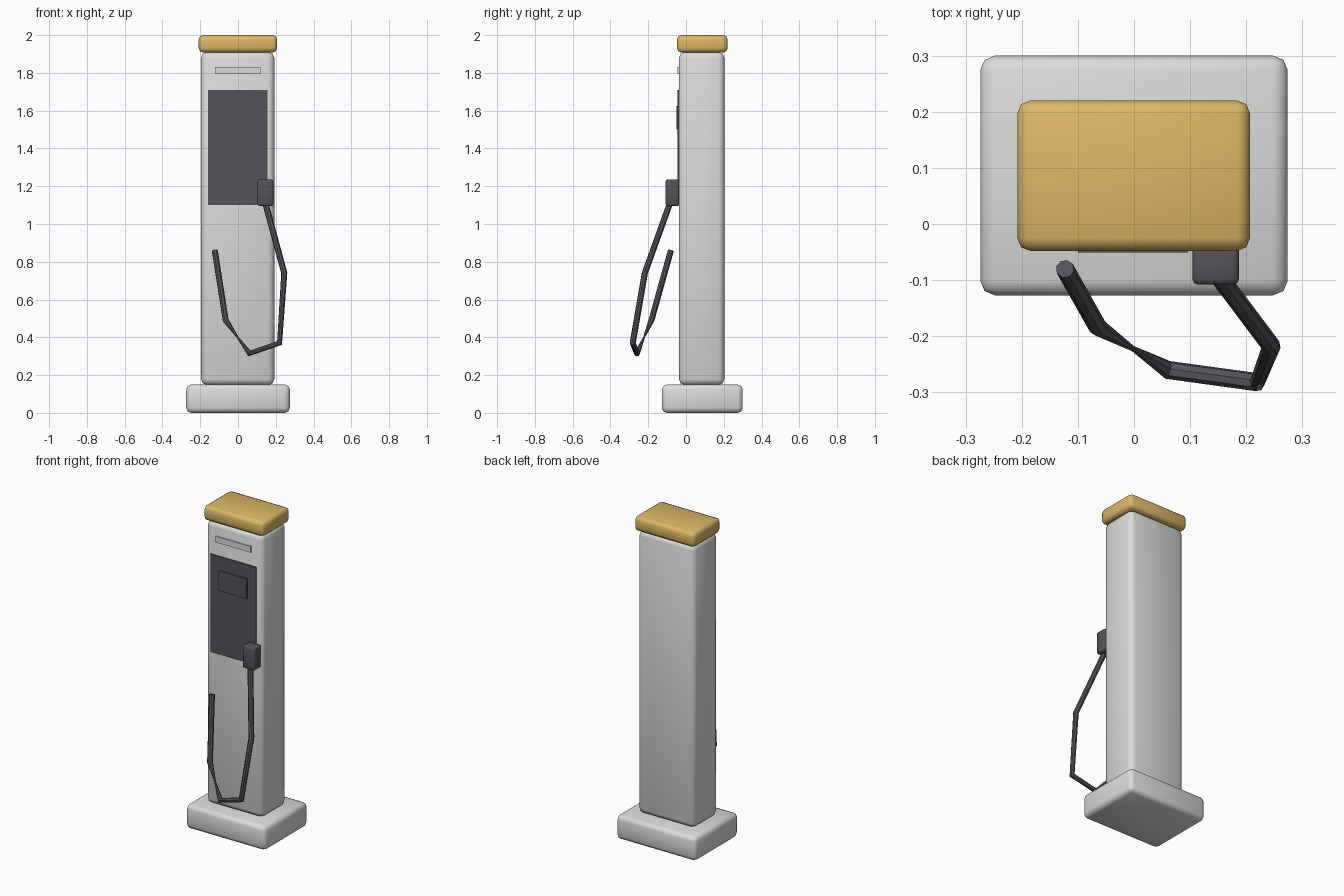
import bpy
from mathutils import Vector

cube = bpy.data.objects.get("Cube")
if cube:
    bpy.data.objects.remove(cube, do_unlink=True)


def material(name, rgb, roughness=0.5):
    m = bpy.data.materials.new(name)
    m.use_nodes = True
    colour = (*rgb, 1.0)
    m.diffuse_color = colour
    shader = m.node_tree.nodes["Principled BSDF"]
    shader.inputs["Base Color"].default_value = colour
    shader.inputs["Roughness"].default_value = roughness
    return m


white = material("pale grey", (0.70, 0.72, 0.70))
gold = material("golden yellow", (0.72, 0.48, 0.13))
dark = material("charcoal", (0.09, 0.085, 0.10))


def box(name, low, high, mat, bevel=0.0, segments=2):
    """Box between two corners, with optional softened edges."""
    low, high = Vector(low), Vector(high)
    bpy.ops.mesh.primitive_cube_add(size=1, location=(low + high) / 2)
    ob = bpy.context.object
    ob.name = name
    ob.scale = high - low
    bpy.ops.object.transform_apply(location=False, rotation=False, scale=True)
    ob.data.materials.append(mat)
    if bevel:
        mod = ob.modifiers.new("soft edges", "BEVEL")
        mod.width = bevel
        mod.segments = segments
        bpy.ops.object.shade_smooth()
    return ob


# Plinth, column and lid
box("base", (-0.274, -0.127, 0), (0.274, 0.30, 0.15), white, 0.026)
box("column", (-0.195, -0.037, 0.148), (0.192, 0.203, 1.91), white, 0.03)
box("cap", (-0.208, -0.048, 1.908), (0.207, 0.22, 2.0), gold, 0.023)

# Front fittings
box("front_panel", (-0.16, -0.044, 1.10), (0.155, -0.036, 1.71), dark)
box("display", (-0.10, -0.051, 1.50), (0.096, -0.043, 1.625), dark)
box("top_strip", (-0.123, -0.046, 1.793), (0.12, -0.036, 1.83), white)
box("plug_holder", (0.104, -0.108, 1.095), (0.187, -0.036, 1.235), dark, 0.01)

# Charging cable: x, y, z, thickness factor (twisted thin at the lower left)
path = [(-0.123, -0.08, 0.86, 1), (-0.065, -0.183, 0.49, 1),
        (-0.002, -0.222, 0.40, 0.3), (0.06, -0.26, 0.315, 1),
        (0.22, -0.282, 0.37, 1), (0.245, -0.218, 0.74, 1),
        (0.145, -0.085, 1.11, 1)]
curve = bpy.data.curves.new("cable", "CURVE")
curve.dimensions = "3D"
curve.bevel_depth = 0.0165
curve.bevel_resolution = 2
curve.use_fill_caps = True
spline = curve.splines.new("POLY")
spline.points.add(len(path) - 1)
for point, (x, y, z, r) in zip(spline.points, path):
    point.co = (x, y, z, 1)
    point.radius = r
curve.materials.append(dark)
cable = bpy.data.objects.new("cable", curve)
bpy.context.collection.objects.link(cable)

# Turn the cable into a mesh with crisp bends
bpy.ops.object.select_all(action="DESELECT")
cable.select_set(True)
bpy.context.view_layer.objects.active = cable
bpy.ops.object.convert(target="MESH")
bpy.ops.object.shade_smooth_by_angle(angle=0.5)
